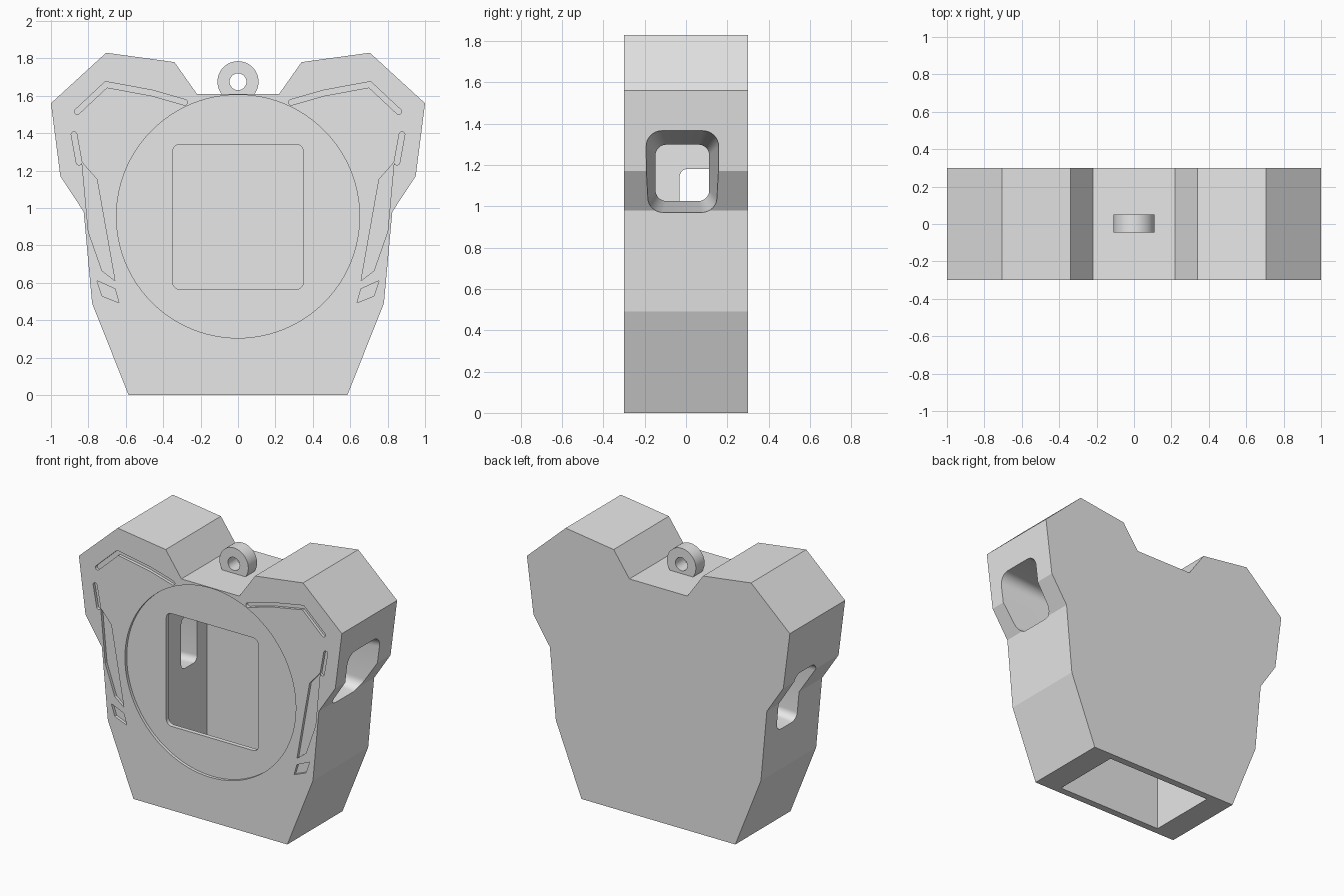
import bpy, bmesh, math
from mathutils import Vector

cube = bpy.data.objects.get("Cube")
if cube:
    bpy.data.objects.remove(cube, do_unlink=True)

grey = bpy.data.materials.new("light_grey")
grey.use_nodes = True
grey.diffuse_color = (0.8, 0.8, 0.8, 1)
grey.node_tree.nodes["Principled BSDF"].inputs["Base Color"].default_value = (0.8, 0.8, 0.8, 1)

FRONT = -0.3


def loft(name, loop_a, loop_b):
    """Solid between two matching closed loops of 3D points."""
    bm = bmesh.new()
    a = [bm.verts.new(p) for p in loop_a]
    b = [bm.verts.new(p) for p in loop_b]
    bm.faces.new(a)
    bm.faces.new(b)
    for i in range(len(a)):
        j = (i + 1) % len(a)
        bm.faces.new((a[i], a[j], b[j], b[i]))
    bmesh.ops.recalc_face_normals(bm, faces=bm.faces)
    mesh = bpy.data.meshes.new(name)
    bm.to_mesh(mesh)
    bm.free()
    mesh.materials.append(grey)
    obj = bpy.data.objects.new(name, mesh)
    bpy.context.collection.objects.link(obj)
    return obj


def plate(name, outline, y0, y1):
    """Extrude an (x, z) outline along y."""
    return loft(name, [(x, y0, z) for x, z in outline], [(x, y1, z) for x, z in outline])


def arc(cx, cz, r, start, end, n):
    return [(cx + r * math.cos(start + (end - start) * i / n),
             cz + r * math.sin(start + (end - start) * i / n)) for i in range(n + 1)]


def circle(cz, r, n):
    return arc(0, cz, r, 0, math.tau, n)[:-1]


def rounded_rect(u0, u1, v0, v1, r, n=8):
    centres = [(u1 - r, v1 - r), (u0 + r, v1 - r), (u0 + r, v0 + r), (u1 - r, v0 + r)]
    q = math.pi / 2
    return [p for k, c in enumerate(centres) for p in arc(*c, r, k * q, (k + 1) * q, n)]


def strip(path, w):
    """Outline of a round-ended band of half width w along a path."""
    pts = [Vector(p) for p in path]
    dirs = [(b - a).normalized() for a, b in zip(pts, pts[1:])]
    left, right = [], []
    for i in range(1, len(pts) - 1):
        n0, n1 = (Vector((-d.y, d.x)) for d in (dirs[i - 1], dirs[i]))
        m = (n0 + n1).normalized()
        m *= w / m.dot(n0)
        left.append(tuple(pts[i] + m))
        right.append(tuple(pts[i] - m))
    a0 = math.atan2(dirs[0].y, dirs[0].x) + math.pi / 2
    a1 = math.atan2(dirs[-1].y, dirs[-1].x) - math.pi / 2
    return (arc(*pts[0], w, a0, a0 + math.pi, 8) + right
            + arc(*pts[-1], w, a1, a1 + math.pi, 8) + left[::-1])


def cut(target, cutter):
    mod = target.modifiers.new("cut", "BOOLEAN")
    mod.operation = "DIFFERENCE"
    mod.solver = "EXACT"
    mod.object = cutter
    bpy.context.view_layer.objects.active = target
    bpy.ops.object.modifier_apply(modifier=mod.name)
    bpy.data.objects.remove(cutter, do_unlink=True)


def smooth(obj):
    bpy.ops.object.select_all(action="DESELECT")
    obj.select_set(True)
    bpy.context.view_layer.objects.active = obj
    bpy.ops.object.shade_smooth_by_angle(angle=math.radians(14))


# Case body
half = [(0.585, 0), (0.78, 0.49), (0.825, 0.98), (0.95, 1.17),
        (1.0, 1.56), (0.705, 1.83), (0.34, 1.78), (0.22, 1.61)]
body = plate("case_body", half + [(-x, z) for x, z in reversed(half)], FRONT, -FRONT)

# Inner cavity, open at the bottom
cavity = [(-0.41, -0.1), (0.41, -0.1), (0.41, 1.42), (-0.41, 1.42)]
cut(body, plate("cavity_cutter", cavity, -0.25, 0.25))

# Round recess and window in the front
cut(body, plate("recess_cutter", circle(0.955, 0.65, 96), FRONT - 0.1, FRONT + 0.02))
cut(body, plate("window_cutter", rounded_rect(-0.35, 0.35, 0.565, 1.34, 0.04), FRONT - 0.1, -0.2))

# Tapered side openings, different on each side
for side, inner, outer in (
        (1, (-0.145, 0.11, 1.03, 1.295, 0.05), (-0.20, 0.165, 0.94, 1.375, 0.08)),
        (-1, (-0.03, 0.14, 0.83, 1.18, 0.04), (-0.06, 0.19, 0.76, 1.22, 0.06))):
    cut(body, loft("side_cutter",
                   [(side * 0.38, y, z) for y, z in rounded_rect(*inner)],
                   [(side * 1.05, y, z) for y, z in rounded_rect(*outer)]))

# Shallow decorative grooves, mirrored left and right
grooves = [
    strip([(0.285, 1.565), (0.46, 1.615), (0.705, 1.66), (0.86, 1.515)], 0.015),
    strip([(0.877, 1.393), (0.85, 1.245)], 0.015),
    [(0.834, 1.244), (0.754, 1.153), (0.658, 0.611), (0.727, 0.665), (0.80, 0.874)],
    [(0.754, 0.611), (0.658, 0.568), (0.636, 0.493), (0.727, 0.53)],
]
for side in (1, -1):
    for outline in grooves:
        cut(body, plate("groove_cutter", [(side * x, z) for x, z in outline],
                        FRONT - 0.1, FRONT + 0.02))
smooth(body)

# Hanging loop on top
ring = plate("hanging_loop", circle(1.675, 0.11, 48), -0.045, 0.05)
cut(ring, plate("loop_hole_cutter", circle(1.675, 0.045, 32), -0.2, 0.2))
smooth(ring)
